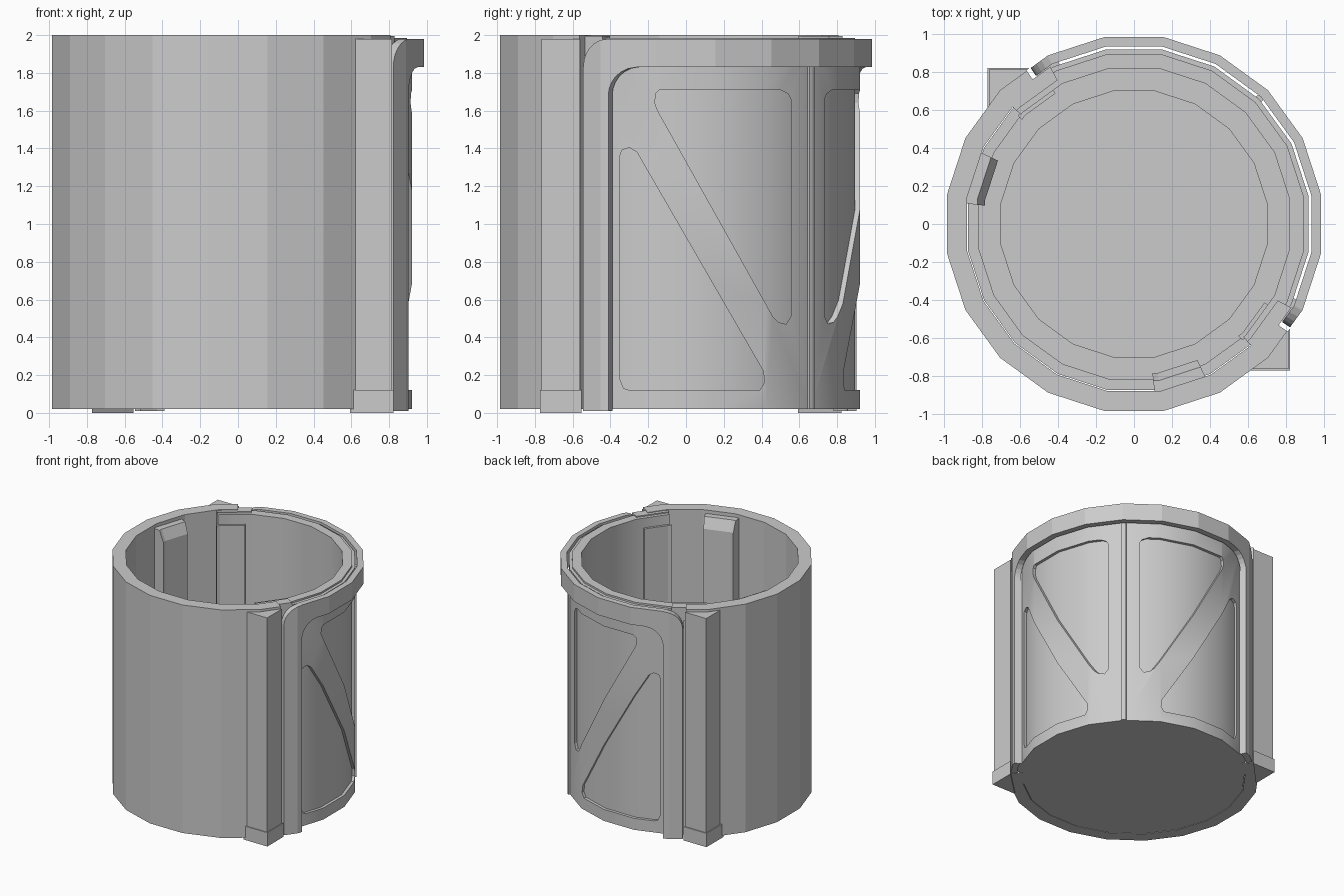
import bpy, bmesh, math
from mathutils import Vector

if "Cube" in bpy.data.objects:
    bpy.data.objects.remove(bpy.data.objects["Cube"])

STEP = 18  # all rings are 20-sided


def ring_point(apothem, deg, z):
    d = deg - round(deg / STEP) * STEP
    r = apothem / math.cos(math.radians(d))
    a = math.radians(deg)
    return Vector((r * math.cos(a), r * math.sin(a), z))


def finish(name, bm, smooth=None):
    bmesh.ops.recalc_face_normals(bm, faces=bm.faces)
    me = bpy.data.meshes.new(name)
    bm.to_mesh(me)
    bm.free()
    ob = bpy.data.objects.new(name, me)
    bpy.context.collection.objects.link(ob)
    if smooth:
        select(ob)
        bpy.ops.object.shade_smooth_by_angle(angle=math.radians(smooth))
    return ob


def select(ob):
    bpy.ops.object.select_all(action='DESELECT')
    ob.select_set(True)
    bpy.context.view_layer.objects.active = ob


def sweep(name, a0, a1, profile, extra=(), smooth=None):
    """Sweep an (apothem, z) profile round the polygonal ring from a0 to a1."""
    closed = a1 - a0 >= 360
    angs = {a0, a1, *extra} | {9 + STEP * k for k in range(-5, 25)}
    angs = sorted(a for a in angs if a0 <= a <= a1)
    if closed:
        angs = [9 + STEP * k for k in range(20)]
    get = profile if callable(profile) else (lambda a: profile)
    bm = bmesh.new()
    loops = [[bm.verts.new(ring_point(r, a, z)) for r, z in get(a)] for a in angs]
    pairs = list(zip(loops, loops[1:]))
    if closed:
        pairs.append((loops[-1], loops[0]))
    else:
        bm.faces.new(loops[0])
        bm.faces.new(loops[-1])
    for p, q in pairs:
        for i in range(len(p)):
            j = (i + 1) % len(p)
            bm.faces.new((p[i], p[j], q[j], q[i]))
    return finish(name, bm, smooth)


def box(r0, r1, z0, z1):
    return [(r0, z0), (r1, z0), (r1, z1), (r0, z1)]


def add_prism(bm, pts, offset):
    base = [bm.verts.new(p) for p in pts]
    top = [bm.verts.new(Vector(p) + Vector(offset)) for p in pts]
    bm.faces.new(base)
    bm.faces.new(top)
    for i in range(len(pts)):
        j = (i + 1) % len(pts)
        bm.faces.new((base[i], base[j], top[j], top[i]))


# Outer half shell
sweep("outer_shell", 125, 325, box(0.88, 0.985, 0.02, 2.0))

# Floor plate with a raised ring
bm = bmesh.new()
add_prism(bm, [ring_point(0.875, 9 + STEP * k, 0.02) for k in range(20)], (0, 0, 0.06))
finish("floor_plate", bm)
sweep("floor_ring", 0, 360, box(0.70, 0.82, 0.07, 0.10))

# Inner liner on the exposed half
sweep("inner_liner", -46, 136, box(0.82, 0.895, 0.02, 1.985), smooth=25)

# Exposed wall skin with triangular recesses
skin = sweep("panel_wall", -34, 124, box(0.89, 0.92, 0.02, 1.97))
upper = [(-0.16, 1.69), (-0.14, 1.71), (0.50, 1.71), (0.54, 1.69), (0.555, 1.66),
         (0.555, 0.51), (0.53, 0.47), (0.49, 0.48), (0.46, 0.51), (-0.15, 1.60), (-0.165, 1.64)]
lower = [(-0.35, 1.36), (-0.34, 1.39), (-0.30, 1.405), (-0.26, 1.38), (0.41, 0.22),
         (0.415, 0.16), (0.39, 0.12), (-0.30, 0.12), (-0.33, 0.13), (-0.35, 0.18)]
bm = bmesh.new()
for shape in (upper, lower):
    add_prism(bm, [(0.4, y, z) for y, z in shape], (0.8, 0, 0))
    add_prism(bm, [(y, 0.4, z) for y, z in shape], (0, 0.8, 0))
cutter = finish("panel_cutter", bm)
cutter.hide_render = True
mod = skin.modifiers.new("recesses", 'BOOLEAN')
mod.operation = 'DIFFERENCE'
mod.solver = 'EXACT'
mod.object = cutter
select(skin)
bpy.ops.object.modifier_apply(modifier=mod.name)
bpy.data.objects.remove(cutter)
bpy.ops.object.shade_smooth_by_angle(angle=math.radians(25))

# Centre rib of the exposed wall
sweep("centre_rib", 43.8, 46.2, box(0.91, 0.935, 0.02, 1.85))

# Raised arch frame: two legs and a top rim with rounded corners
LEG0, LEG1, RAD = -33.5, -24.5, 9.0


def arch(a):
    t = min(a, 90 - a)
    u = max(0.0, 1 - (t - LEG0) / RAD)
    hi = 1.98 - 0.15 * (1 - math.sqrt(max(0.0, 1 - u * u)))
    if t <= LEG1:
        lo = 0.01
    else:
        v = max(0.0, 1 - (t - LEG1) / RAD)
        lo = 1.83 - 0.15 * (1 - math.sqrt(max(0.0, 1 - v * v)))
    return box(0.935, 0.985, lo, hi)


steps = [0, 0.3, 1, 2.2, 4, 6.2, 9]
samples = [LEG0 + s for s in steps] + [LEG1 + 0.02 + s for s in steps]
sweep("arch_frame", LEG0, 90 - LEG0, arch, samples + [90 - s for s in samples])


# Parts repeated on both sides of the diagonal
def both(name, a0, a1, profile):
    sweep(name + "_right", a0, a1, profile)
    sweep(name + "_left", 90 - a1, 90 - a0, profile)


both("frame_backing", -33, -25, box(0.91, 0.94, 0.02, 1.83))
both("seam_tab", 118, 136, box(0.85, 0.93, 1.88, 1.995))
both("inner_rib", 155, 173, [(0.89, 0.03), (0.785, 0.03), (0.785, 1.88), (0.825, 1.97), (0.89, 1.97)])
both("liner_pad", 121, 137, box(0.80, 0.83, 0.05, 1.90))

# Corner hinge bars with a thicker foot
for side, swap in (("right", False), ("left", True)):
    for part, g, z0, z1 in (("hinge_bar", 0.0, 0.01, 1.98), ("hinge_foot", 0.008, 0.0, 0.12)):
        tri = [(0.60 - g, -0.765 - g), (0.815 + g, -0.765 - g), (0.815 + g, -0.56 + g)]
        bm = bmesh.new()
        add_prism(bm, [(y, x, z0) if swap else (x, y, z0) for x, y in tri], (0, 0, z1 - z0))
        finish(part + "_" + side, bm)
